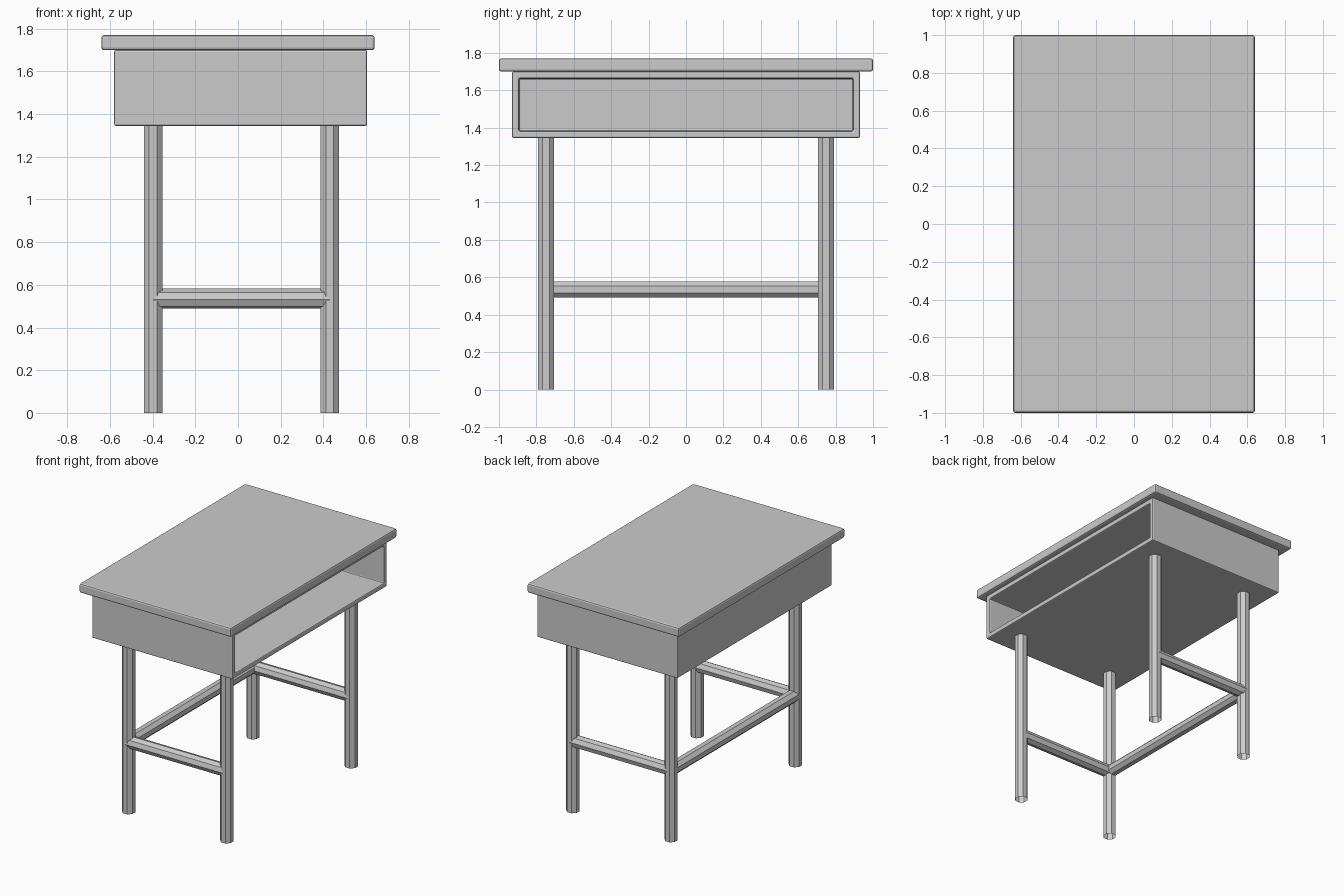
import bpy
import bmesh
from math import pi, radians
from mathutils import Vector, Matrix

cube = bpy.data.objects.get("Cube")
if cube:
    bpy.data.objects.remove(cube, do_unlink=True)

grey = bpy.data.materials.new("plain grey")
grey.use_nodes = True
color = (0.6, 0.6, 0.6, 1)
grey.diffuse_color = color
grey.node_tree.nodes["Principled BSDF"].inputs["Base Color"].default_value = color


def add_object(name, bm):
    mesh = bpy.data.meshes.new(name)
    bmesh.ops.recalc_face_normals(bm, faces=bm.faces)
    bm.to_mesh(mesh)
    bm.free()
    mesh.materials.append(grey)
    obj = bpy.data.objects.new(name, mesh)
    bpy.context.collection.objects.link(obj)
    return obj


def box_mesh(low, high):
    low, high = Vector(low), Vector(high)
    bm = bmesh.new()
    bmesh.ops.create_cube(bm, size=1)
    bmesh.ops.scale(bm, vec=high - low, verts=bm.verts)
    bmesh.ops.translate(bm, vec=(low + high) / 2, verts=bm.verts)
    return bm


def round_edges(obj, width):
    bevel = obj.modifiers.new("rounded edges", "BEVEL")
    bevel.width = width
    bevel.segments = 2
    bevel.limit_method = "ANGLE"


def tube(name, start, end, twist, radius=0.047):
    """Open eight-sided tube between two points."""
    start, end = Vector(start), Vector(end)
    axis = end - start
    bm = bmesh.new()
    bmesh.ops.create_cone(bm, cap_ends=False, segments=8, radius1=radius,
                          radius2=radius, depth=axis.length)
    turn = axis.to_track_quat("Z", "Y").to_matrix().to_4x4()
    bm.transform(Matrix.Translation((start + end) / 2) @ turn
                 @ Matrix.Rotation(twist, 4, "Z"))
    return add_object(name, bm)


# Tabletop
top = add_object("tabletop", box_mesh((-0.64, -1, 1.70), (0.64, 1, 1.77)))
round_edges(top, 0.012)

# Storage box, hollowed from its open side
bm = box_mesh((-0.58, -0.93, 1.345), (0.605, 0.93, 1.70))
bm.faces.ensure_lookup_table()
mouth = max(bm.faces, key=lambda f: f.calc_center_median().x)
bmesh.ops.inset_region(bm, faces=[mouth], thickness=0.052)
inner = bmesh.ops.extrude_discrete_faces(bm, faces=[mouth])["faces"][0]
bmesh.ops.translate(bm, vec=(-1.133, 0, 0), verts=inner.verts)
storage = add_object("storage_box", bm)
round_edges(storage, 0.008)

# Legs
LEFT_X, RIGHT_X, LEG_Y, BAR_Z = 0.43, -0.398, 0.748, 0.535
for end, y in (("front", -LEG_Y), ("back", LEG_Y)):
    for side, x in (("left", LEFT_X), ("right", RIGHT_X)):
        tube(f"{end}_{side}_leg", (x, y, 0), (x, y, 1.35), pi / 8)
    # Short crossbar between the two legs
    tube(f"{end}_crossbar", (RIGHT_X, y, BAR_Z), (LEFT_X, y, BAR_Z), radians(5))

# Long crossbar along the closed side
tube("long_crossbar", (RIGHT_X, -LEG_Y, BAR_Z), (RIGHT_X, LEG_Y, BAR_Z), pi / 8)
